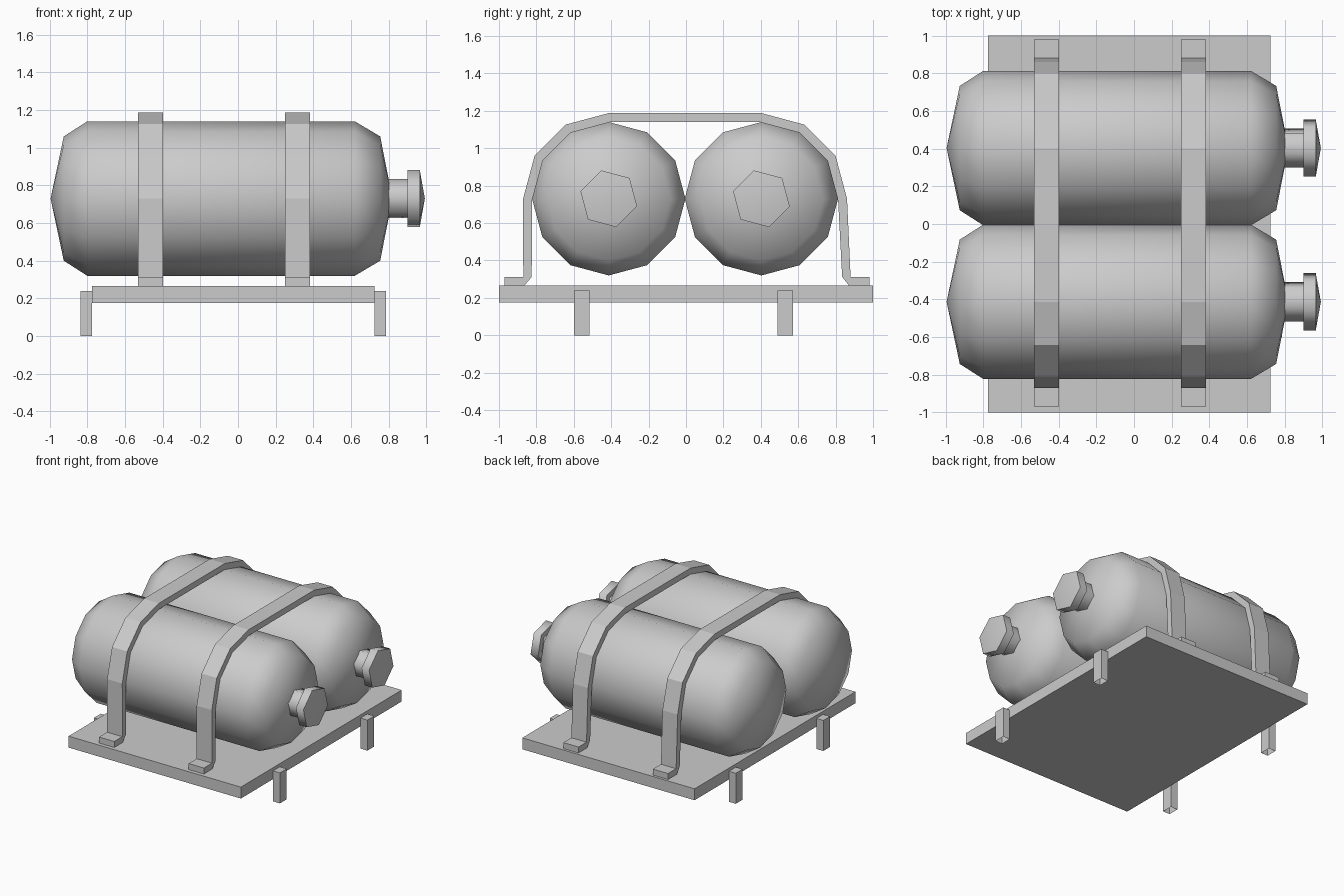
import bpy, bmesh, math

cube = bpy.data.objects.get("Cube")
if cube:
    bpy.data.objects.remove(cube, do_unlink=True)

grey = bpy.data.materials.new("plain grey")
grey.use_nodes = True
grey.diffuse_color = (0.6, 0.6, 0.6, 1)
bsdf = next(n for n in grey.node_tree.nodes if n.type == 'BSDF_PRINCIPLED')
bsdf.inputs["Base Color"].default_value = (0.6, 0.6, 0.6, 1)


def finish(name, bm, smooth=None):
    bmesh.ops.recalc_face_normals(bm, faces=bm.faces)
    mesh = bpy.data.meshes.new(name)
    bm.to_mesh(mesh)
    bm.free()
    mesh.materials.append(grey)
    obj = bpy.data.objects.new(name, mesh)
    bpy.context.collection.objects.link(obj)
    if smooth:
        bpy.ops.object.select_all(action='DESELECT')
        bpy.context.view_layer.objects.active = obj
        obj.select_set(True)
        bpy.ops.object.shade_smooth_by_angle(angle=math.radians(smooth))
    return obj


def box(name, low, high, open_bottom=False):
    bm = bmesh.new()
    bmesh.ops.create_cube(bm, size=1)
    for v in bm.verts:
        v.co = [l + (c + 0.5) * (h - l) for c, l, h in zip(v.co, low, high)]
    if open_bottom:
        bm.faces.ensure_lookup_table()
        bottom = min(bm.faces, key=lambda f: f.calc_center_median().z)
        bmesh.ops.delete(bm, geom=[bottom], context='FACES_ONLY')
    return finish(name, bm)


def lathe_x(name, profile, sides, turn, y, z):
    """Spin (x, radius) points around an axis along x; radius 0 makes a tip."""
    bm = bmesh.new()
    rings = []
    for x, r in profile:
        angles = [turn + math.tau * i / sides for i in range(sides if r else 1)]
        rings.append([bm.verts.new((x, y + r * math.cos(a), z + r * math.sin(a)))
                      for a in angles])
    for a, b in zip(rings, rings[1:]):
        for i in range(sides):
            j = (i + 1) % sides
            corners = [a[i % len(a)], a[j % len(a)], b[j % len(b)], b[i % len(b)]]
            bm.faces.new(list(dict.fromkeys(corners)))
    return finish(name, bm, 65)


def strap(name, outline, x0, x1):
    bm = bmesh.new()
    face = bm.faces.new([bm.verts.new((x0, y, z)) for y, z in outline])
    new = bmesh.ops.extrude_face_region(bm, geom=[face])["geom"]
    for v in new:
        if isinstance(v, bmesh.types.BMVert):
            v.co.x = x1
    return finish(name, bm)


# Base plate and its four legs
box("base_plate", (-0.775, -1, 0.175), (0.725, 1, 0.265))
for side, x in (("right", -0.835), ("left", 0.725)):
    for end, y in (("front", -0.6), ("back", 0.488)):
        box(f"{end}_{side}_leg", (x, y, 0), (x + 0.06, y + 0.085, 0.24), True)

# Tanks with their valve necks and knobs
tank = [(-0.995, 0), (-0.925, 0.33), (-0.8, 0.41), (0.62, 0.41), (0.755, 0.33), (0.82, 0)]
neck = [(0.79, 0.108), (0.9, 0.108)]
knob = [(0.9, 0), (0.9, 0.157), (0.965, 0.157), (0.992, 0)]
for end, y in (("front", -0.413), ("back", 0.403)):
    lathe_x(end + "_tank", tank, 12, 0, y, 0.73)
    lathe_x(end + "_valve_neck", neck, 6, math.radians(45), y, 0.73)
    lathe_x(end + "_valve_knob", knob, 6, math.radians(45), y, 0.73)

# Hold-down straps: outer line over the tanks, then the inner line back
arc = [(0.41, 90), (0.41, 60), (0.41, 30), (0.41, 0)]


def over_tanks(grow):
    half = [((0.41 + grow) * math.cos(math.radians(a)),
             0.73 + (0.41 + grow) * math.sin(math.radians(a))) for r, a in arc]
    front = [(-0.413 - y, z) for y, z in reversed(half)]
    back = [(0.403 + y, z) for y, z in half]
    return front + back


outer = ([(-0.97, 0.265), (-0.97, 0.312), (-0.87, 0.312)] + over_tanks(0.048)
         + [(0.88, 0.312), (0.98, 0.312), (0.98, 0.265)])
inner = [(-0.865, 0.265), (-0.825, 0.312)] + over_tanks(0) + [(0.835, 0.312), (0.872, 0.265)]
for side, x in (("right", -0.53), ("left", 0.25)):
    strap(side + "_strap", outer + inner[::-1], x, x + 0.132)
